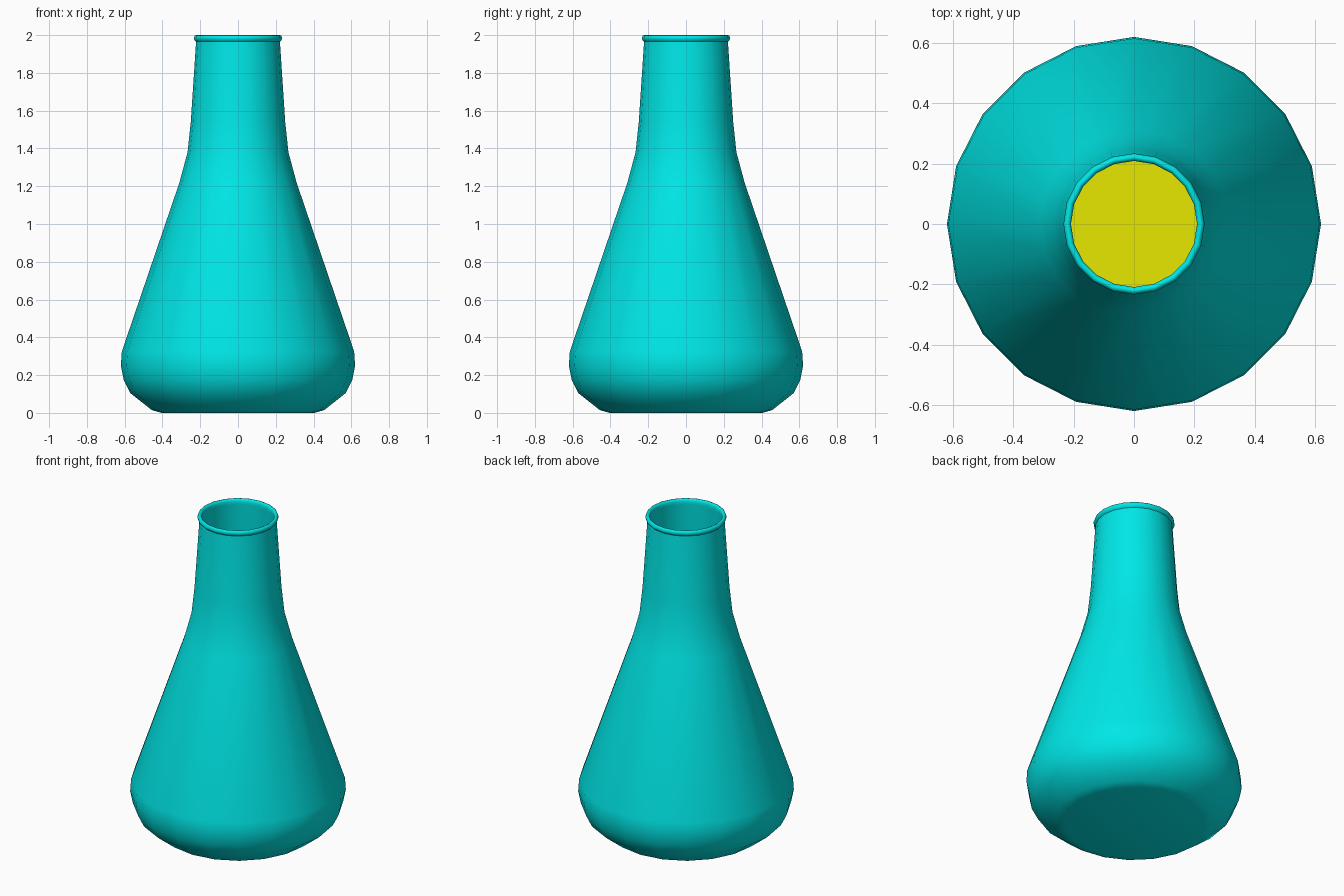
import bpy, bmesh
from math import cos, sin, tau, radians

if "Cube" in bpy.data.objects:
    bpy.data.objects.remove(bpy.data.objects["Cube"])

SIDES = 20


def material(name, rgb):
    m = bpy.data.materials.new(name)
    m.diffuse_color = (*rgb, 1)
    m.use_nodes = True
    m.node_tree.nodes["Principled BSDF"].inputs["Base Color"].default_value = m.diffuse_color
    return m


def lathe(name, profile, mat):
    """Revolve (radius, z) points about z and cap both ends."""
    bm = bmesh.new()
    rings = [[bm.verts.new((r * cos(tau * i / SIDES), r * sin(tau * i / SIDES), z))
              for i in range(SIDES)] for r, z in profile]
    for a, b in zip(rings, rings[1:]):
        for i in range(SIDES):
            j = (i + 1) % SIDES
            bm.faces.new((a[i], a[j], b[j], b[i]))
    bm.faces.new(rings[0][::-1])
    bm.faces.new(rings[-1])
    mesh = bpy.data.meshes.new(name)
    bm.to_mesh(mesh)
    bm.free()
    mesh.materials.append(mat)
    obj = bpy.data.objects.new(name, mesh)
    bpy.context.collection.objects.link(obj)
    bpy.context.view_layer.objects.active = obj
    obj.select_set(True)
    bpy.ops.object.shade_smooth_by_angle(angle=radians(50))
    obj.select_set(False)
    return obj


WALL = 0.012
body = [(0.405, 0), (0.457, 0.015), (0.57, 0.105), (0.605, 0.175), (0.62, 0.25),
        (0.615, 0.325), (0.31, 1.22), (0.267, 1.38), (0.25, 1.54), (0.222, 1.965)]
rim = [(0.231, 1.973), (0.234, 1.985), (0.229, 1.997), (0.221, 2.0),
       (0.213, 1.996), (0.209, 1.985)]
inside = [(r - WALL, z + (WALL if z < 0.2 else 0)) for r, z in reversed(body)]

# Glass flask: outer wall, rolled rim, inner wall and floor
lathe("flask", body + rim + inside, material("flask_teal", (0.0, 0.8, 0.8)))

# Liquid filling the lower part, just inside the wall
level = 0.8
top_r = 0.615 - (level - 0.325) * (0.615 - 0.31) / (1.22 - 0.325)
liquid = [(r - 0.016, z + (0.016 if z < 0.2 else 0)) for r, z in body[:6]]
lathe("liquid", liquid + [(top_r - 0.016, level)], material("liquid_yellow", (0.8, 0.8, 0.0)))
